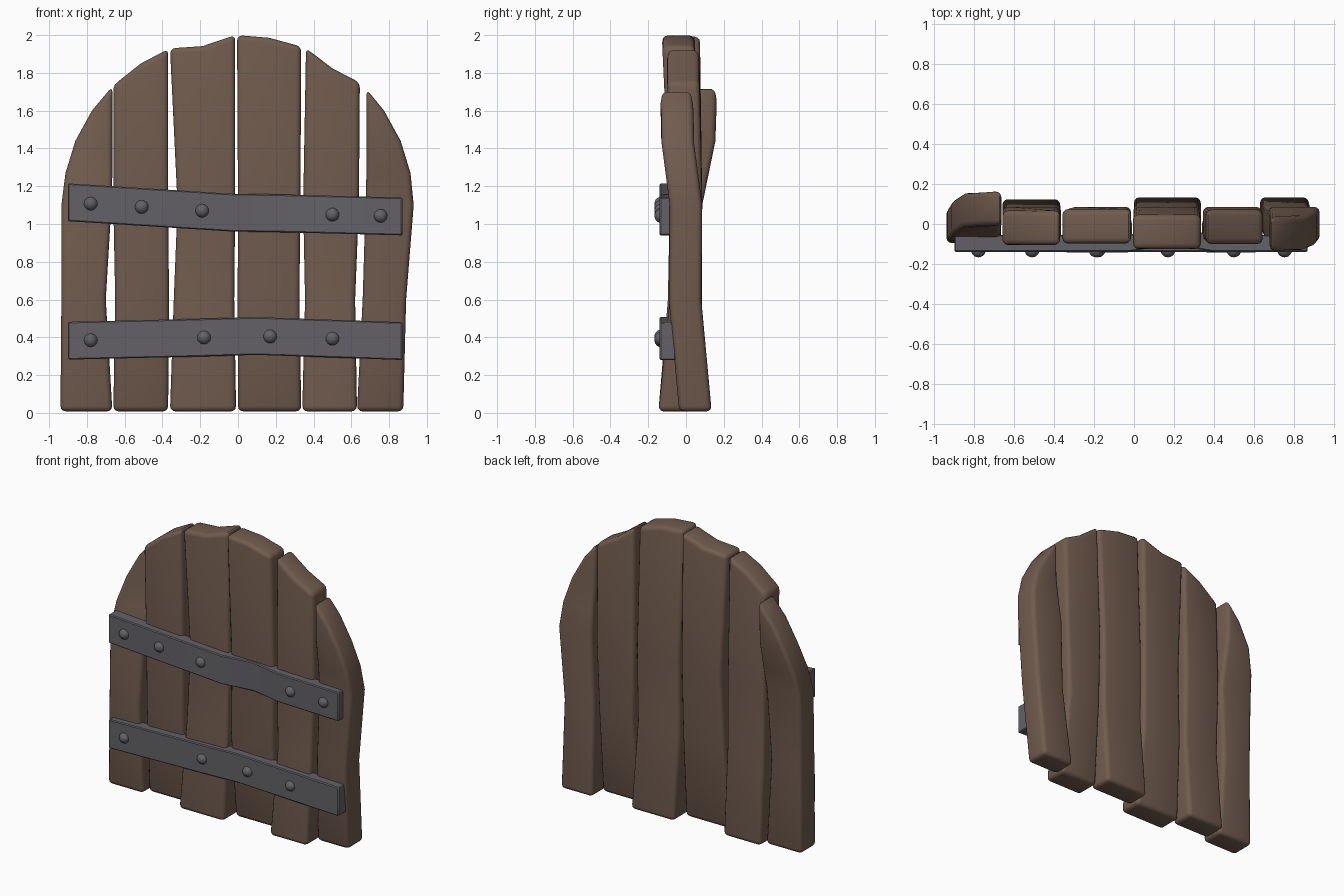
import bpy, bmesh, math
from mathutils import Matrix, Vector

if "Cube" in bpy.data.objects:
    bpy.data.objects.remove(bpy.data.objects["Cube"])


def material(name, rgb):
    m = bpy.data.materials.new(name)
    m.diffuse_color = (*rgb, 1)
    m.use_nodes = True
    m.node_tree.nodes["Principled BSDF"].inputs["Base Color"].default_value = m.diffuse_color
    return m


WOOD = material("brown_wood", (0.165, 0.106, 0.077))
IRON = material("dark_iron", (0.125, 0.12, 0.135))


def finish(bm, name, mat, angle=35):
    bmesh.ops.recalc_face_normals(bm, faces=bm.faces)
    me = bpy.data.meshes.new(name)
    bm.to_mesh(me)
    bm.free()
    ob = bpy.data.objects.new(name, me)
    bpy.context.collection.objects.link(ob)
    me.materials.append(mat)
    bpy.ops.object.select_all(action='DESELECT')
    ob.select_set(True)
    bpy.context.view_layer.objects.active = ob
    bpy.ops.object.shade_smooth_by_angle(angle=math.radians(angle))
    return ob


def slab(name, mat, rows, thick, bevel, segs, top=None):
    """Bent board: rows of (point a, point b, centre y), points are (x, z);
    top is an optional extra point on the end edge."""
    bm = bmesh.new()
    h = thick / 2
    rings = [[bm.verts.new((p[0], y + d, p[1])) for p, d in ((a, -h), (b, -h), (b, h), (a, h))]
             for a, b, y in rows]
    yt = rows[-1][2]
    front = [bm.verts.new((top[0], yt - h, top[1]))] if top else []
    back = [bm.verts.new((top[0], yt + h, top[1]))] if top else []
    bm.faces.new(rings[0])
    for r, s in zip(rings, rings[1:]):
        last = s is rings[-1]
        bm.faces.new([r[1], r[2], s[2], s[1]])
        bm.faces.new([r[3], r[0], s[0], s[3]])
        bm.faces.new([r[0], r[1], s[1]] + (front if last else []) + [s[0]])
        bm.faces.new([r[2], r[3], s[3]] + (back if last else []) + [s[2]])
    e = rings[-1]
    f, k = [e[0]] + front + [e[1]], [e[3]] + back + [e[2]]
    for i in range(len(f) - 1):
        bm.faces.new([f[i], f[i + 1], k[i + 1], k[i]])
    bmesh.ops.recalc_face_normals(bm, faces=bm.faces)
    sharp = [ed for ed in bm.edges if ed.calc_face_angle(0) > math.radians(40)]
    bmesh.ops.bevel(bm, geom=sharp, offset=bevel, segments=segs, profile=0.5,
                    affect='EDGES', clamp_overlap=True)
    return finish(bm, name, mat)


# the door top is an elliptical arch
RX, RZ, SPRING = 0.93, 0.9, 1.1
LEVELS = (0.008, 0.6, SPRING)


def arch_z(x):
    return SPRING + RZ * math.sqrt(max(0, 1 - (x / RX) ** 2))


def arch_x(z):
    return RX * math.sqrt(1 - ((z - SPRING) / RZ) ** 2)


def plank(name, left, right, ys, dip=0.0):
    """left/right: x at the three levels and at the top; ys: matching centre y."""
    rows = [((l, z), (r, z), y) for l, r, y, z in zip(left, right, ys, LEVELS)]
    l, r = left[-1], right[-1]
    if max(abs(l), abs(r)) < 0.8:
        mid = (l + r) / 2
        rows.append(((l, arch_z(l)), (r, arch_z(r)), ys[3]))
        return slab(name, WOOD, rows, 0.172, 0.028, 3, (mid, arch_z(mid) - dip))
    # outer planks follow the arch on their outer edge
    side = -1 if l < 0 else 1
    inner = r if side < 0 else l
    for z in (1.27, 1.44, 1.6):
        a = (side * arch_x(z), z)
        b = (inner, arch_z(inner) if z == 1.6 else z)
        y = ys[2] + (ys[3] - ys[2]) * min(1, (z - SPRING) / 0.38)
        rows.append((a, b, y) if side < 0 else (b, a, y))
    return slab(name, WOOD, rows, 0.172, 0.028, 3)


plank("plank_far_left", (-.94, -.935, -.935, -.9), (-.665, -.70, -.67, -.665), (-.01, -.01, 0, .078))
plank("plank_left", (-.66, -.65, -.66, -.66), (-.37, -.365, -.37, -.37), (.04, -.005, 0, -.02))
plank("plank_mid_left", (-.36, -.34, -.32, -.36), (-.01, -.02, -.015, -.015), (-.06, -.01, 0, -.012), .04)
plank("plank_mid_right", (0, -.002, 0, -.005), (.335, .325, .33, .335), (.05, -.005, 0, -.04))
plank("plank_right", (.34, .355, .345, .36), (.63, .62, .64, .645), (-.06, 0, 0, -.015), .035)
plank("plank_far_right", (.63, .66, .675, .68), (.875, .89, .93, .9), (.05, -.005, 0, -.05))


def line_z(line, x):
    for (x0, z0), (x1, z1) in zip(line, line[1:]):
        if x <= x1:
            return z0 + (z1 - z0) * (x - x0) / (x1 - x0)


# iron bands with domed rivets along their centre line
def band(name, line, rivets, dent=None):
    rows = [((x, z - .1), (x, z + .1), -.06 if x == dent else -.097) for x, z in line]
    slab(name, IRON, rows, 0.085, 0.006, 1)
    for i, x in enumerate(rivets):
        bm = bmesh.new()
        place = (Matrix.Translation(Vector((x, -.13, line_z(line, x))))
                 @ Matrix.Rotation(math.pi / 2, 4, 'X'))
        bmesh.ops.create_uvsphere(bm, u_segments=16, v_segments=10, radius=0.037, matrix=place)
        finish(bm, f"{name}_rivet_{i + 1}", IRON, 60)


band("upper_band", [(-.9, 1.115), (-.03, 1.06), (.19, 1.057), (.4, 1.052), (.87, 1.04)],
     (-.78, -.51, -.19, .5, .755), dent=.19)
band("lower_band", [(-.9, .382), (-.25, .397), (.1, .407), (.87, .38)],
     (-.78, -.18, .17, .5))
